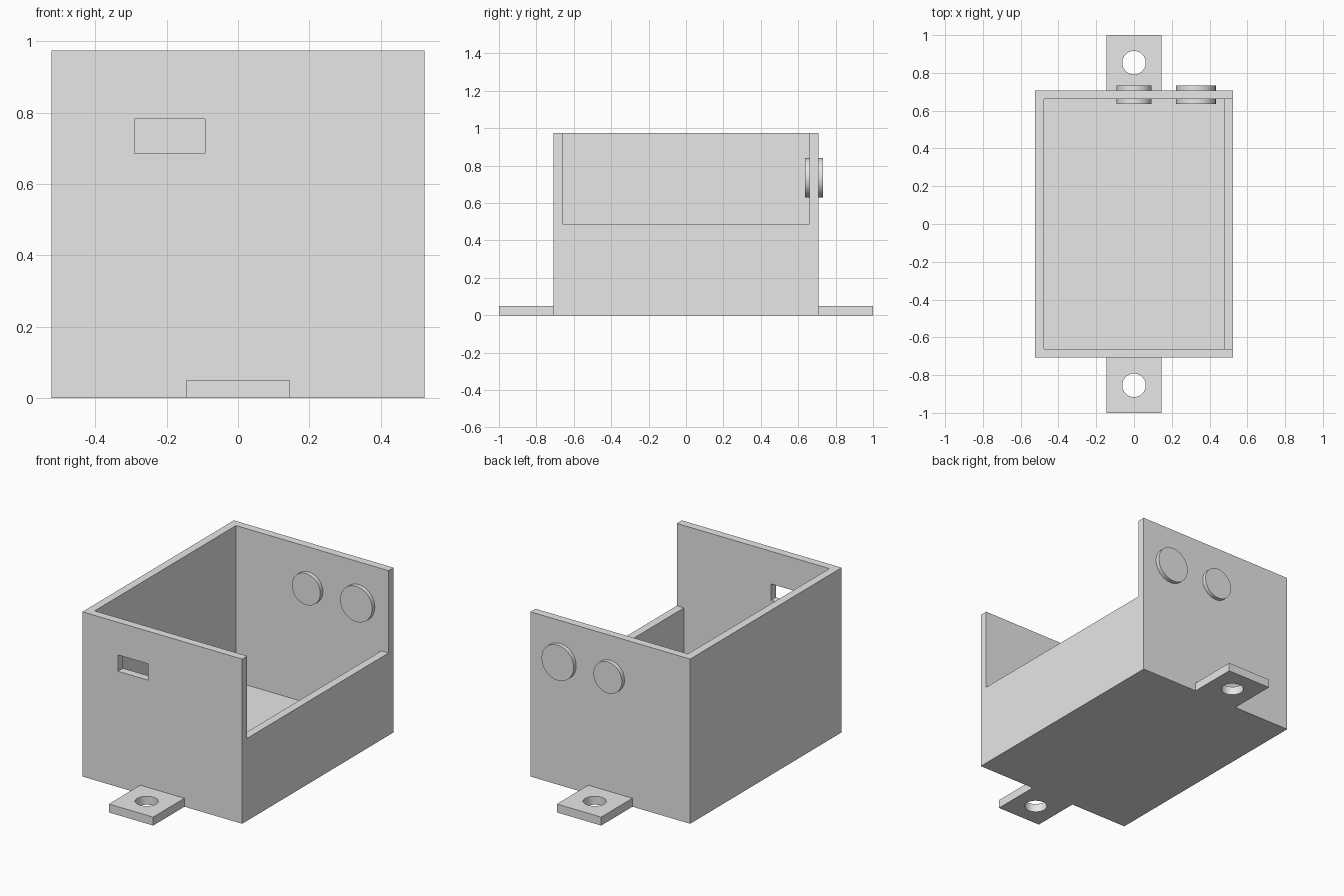
import bpy
import bmesh
from math import radians

if "Cube" in bpy.data.objects:
    bpy.data.objects.remove(bpy.data.objects["Cube"], do_unlink=True)

HALF_X, HALF_Y, HEIGHT = 0.523, 0.708, 0.975
WALL, PLATE = 0.047, 0.05
SIDE_HEIGHT = 0.488

grey = bpy.data.materials.new("light grey")
grey.use_nodes = True
grey.diffuse_color = (0.8, 0.8, 0.8, 1)
grey.node_tree.nodes["Principled BSDF"].inputs["Base Color"].default_value = (0.8, 0.8, 0.8, 1)


def finish(obj, name):
    obj.name = obj.data.name = name
    obj.data.materials.clear()
    obj.data.materials.append(grey)
    return obj


def box(name, low, high):
    """Box between two opposite corners."""
    bpy.ops.mesh.primitive_cube_add(size=1)
    obj = bpy.context.object
    for v in obj.data.vertices:
        v.co = [a if c < 0 else b for c, a, b in zip(v.co, low, high)]
    return finish(obj, name)


def disc(name, location, radius, depth, tilt=0):
    bpy.ops.mesh.primitive_cylinder_add(
        vertices=64, radius=radius, depth=depth, location=location, rotation=(tilt, 0, 0))
    return finish(bpy.context.object, name)


def prism(name, profile, half_depth):
    """XZ profile extruded along y."""
    bm = bmesh.new()
    face = bm.faces.new([bm.verts.new((x, -half_depth, z)) for x, z in profile])
    side = bmesh.ops.extrude_face_region(bm, geom=[face])["geom"]
    bmesh.ops.translate(bm, vec=(0, 2 * half_depth, 0),
                        verts=[g for g in side if isinstance(g, bmesh.types.BMVert)])
    bmesh.ops.recalc_face_normals(bm, faces=bm.faces)
    mesh = bpy.data.meshes.new(name)
    bm.to_mesh(mesh)
    bm.free()
    obj = bpy.data.objects.new(name, mesh)
    bpy.context.collection.objects.link(obj)
    return finish(obj, name)


def combine(target, tool, operation):
    """Apply a boolean and discard the tool."""
    mod = target.modifiers.new(operation.lower(), "BOOLEAN")
    mod.operation, mod.object, mod.solver = operation, tool, "EXACT"
    bpy.context.view_layer.objects.active = target
    bpy.ops.object.modifier_apply(modifier=mod.name)
    bpy.data.objects.remove(tool, do_unlink=True)


def smooth(obj):
    bpy.ops.object.select_all(action="DESELECT")
    obj.select_set(True)
    bpy.context.view_layer.objects.active = obj
    bpy.ops.object.shade_smooth_by_angle(angle=radians(30))


# Enclosure block with a mounting strip that projects front and back
case = box("enclosure", (-HALF_X, -HALF_Y, 0), (HALF_X, HALF_Y, HEIGHT))
combine(case, box("mounting_strip", (-0.145, -1, 0), (0.145, 1, PLATE)), "UNION")

# Hollow interior, opening over the low left wall
inner = HALF_X - WALL
cavity = [(-inner, PLATE), (inner, PLATE), (inner, SIDE_HEIGHT),
          (1, SIDE_HEIGHT), (1, 2), (-inner, 2)]
combine(case, prism("cavity", cavity, HALF_Y - WALL), "DIFFERENCE")

# Slot through the front wall
combine(case, box("slot", (-0.29, -0.8, 0.685), (-0.093, -0.6, 0.782)), "DIFFERENCE")

# Screw holes in the mounting tabs
for side in (-1, 1):
    combine(case, disc("screw_hole", (0, side * 0.854, PLATE / 2), 0.062, 0.2), "DIFFERENCE")
smooth(case)

# Round plugs set through the back wall
for name, x, radius in (("small_plug", 0, 0.093), ("large_plug", 0.328, 0.105)):
    smooth(disc(name, (x, HALF_Y - WALL / 2, 0.735), radius, 0.096, radians(90)))
